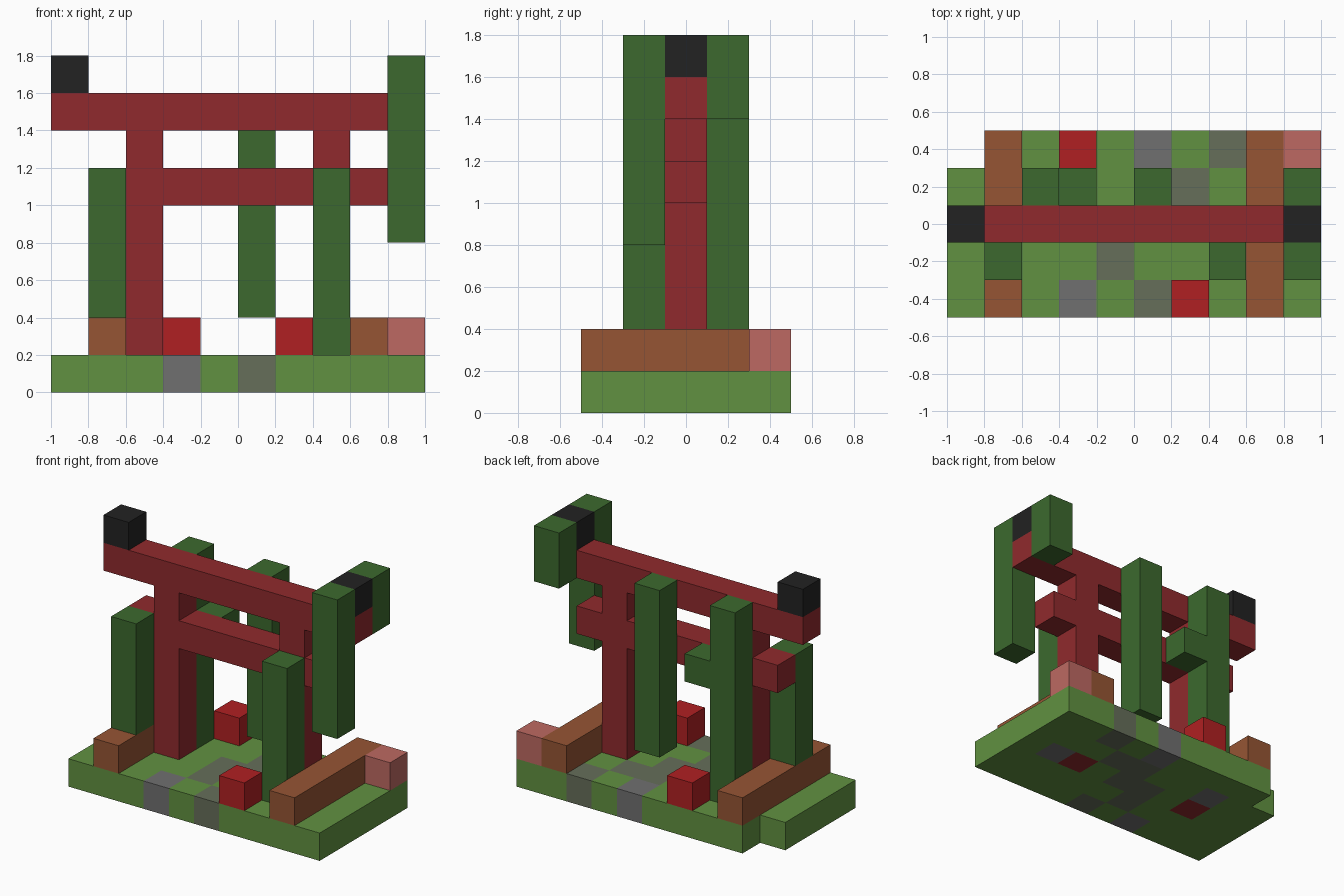
import bpy
import bmesh
from mathutils import Vector
from itertools import product

cube = bpy.data.objects.get("Cube")
if cube:
    bpy.data.objects.remove(cube, do_unlink=True)

CELL = 0.2
ORIGIN = Vector((-1, -0.5, 0))


def linear(v):
    v /= 255
    return v / 12.92 if v <= 0.04045 else ((v + 0.055) / 1.055) ** 2.4


def material(name, *rgb):
    mat = bpy.data.materials.new(name)
    mat.use_nodes = True
    col = [linear(c) for c in rgb] + [1]
    mat.diffuse_color = col
    bsdf = mat.node_tree.nodes["Principled BSDF"]
    bsdf.inputs["Base Color"].default_value = col
    bsdf.inputs["Roughness"].default_value = 0.9
    return mat


grass = material("grass green", 97, 145, 65)
leaf = material("leaf green", 60, 105, 46)
wood = material("brown wood", 150, 85, 52)
lacquer = material("dark red lacquer", 144, 42, 45)
petal = material("bright red", 176, 32, 34)
blossom = material("blossom pink", 189, 105, 98)
stone = material("grey stone", 112, 112, 112)
moss = material("mossy stone", 102, 110, 90)
black = material("black", 34, 34, 34)

claimed = set()
parts = []


def part(name, mat, *boxes):
    """Claim the free cells of boxes given as (x, y, z, width, depth, height)."""
    cells = set()
    for x, y, z, w, d, h in boxes:
        cells |= set(product(range(x, x + w), range(y, y + d), range(z, z + h)))
    cells -= claimed
    claimed.update(cells)
    parts.append((name, mat, cells))


def tiles(*spots):
    return [(x, y, 0, 1, 1, 1) for x, y in spots]


# Gate: pillars, beams and caps
part("gate_pillars", lacquer, (2, 2, 0, 1, 1, 7), (7, 2, 0, 1, 1, 7))
part("top_beam", lacquer, (0, 2, 7, 10, 1, 1))
part("lower_beam", lacquer, (1, 2, 5, 8, 1, 1))
part("beam_caps", black, (0, 2, 8, 1, 1, 1), (9, 2, 8, 1, 1, 1))

# Bamboo and hanging foliage
part("front_left_bamboo", leaf, (7, 1, 1, 1, 1, 5))
part("front_right_bamboo", leaf, (1, 1, 2, 1, 1, 4))
part("back_right_bamboo", leaf, (2, 3, 1, 1, 1, 7), (3, 3, 5, 1, 1, 1))
part("back_middle_bamboo", leaf, (5, 3, 2, 1, 1, 6))
part("hanging_vines", leaf, (9, 1, 4, 1, 1, 5), (9, 3, 7, 1, 1, 2))

# Edging logs and flowers
part("edging_logs", wood, (1, 0, 1, 1, 5, 1), (8, 0, 1, 1, 5, 1))
part("red_flowers", petal, (6, 0, 1, 1, 1, 1), (3, 4, 1, 1, 1, 1))
part("pink_flower", blossom, (9, 4, 1, 1, 1, 1))

# Ground with paving; one back corner is missing
part("stone_paving", stone, *tiles((3, 0), (5, 4), (8, 2), (2, 3)))
part("mossy_paving", moss, *tiles((5, 0), (4, 1), (4, 2), (5, 2), (5, 3), (6, 3), (7, 4)))
part("ground", grass, (0, 0, 0, 10, 4, 1), (1, 4, 0, 9, 1, 1))


def exposed_faces(bm, cell):
    """Add the sides of a cell that touch no other cell."""
    for axis, side in product(range(3), (0, 1)):
        step = list(cell)
        step[axis] += 2 * side - 1
        if tuple(step) in claimed:
            continue
        u, v = (axis + 1) % 3, (axis + 2) % 3
        ring = [(0, 0), (1, 0), (1, 1), (0, 1)]
        verts = []
        for a, b in (ring if side else reversed(ring)):
            p = Vector(cell)
            p[axis] += side
            p[u] += a
            p[v] += b
            verts.append(bm.verts.new(ORIGIN + p * CELL))
        bm.faces.new(verts)


# Skin every part and merge its flat faces
for name, mat, cells in parts:
    bm = bmesh.new()
    for cell in sorted(cells):
        exposed_faces(bm, cell)
    bmesh.ops.remove_doubles(bm, verts=bm.verts, dist=CELL / 100)
    bmesh.ops.dissolve_limit(bm, angle_limit=0.01, verts=bm.verts, edges=bm.edges)
    mesh = bpy.data.meshes.new(name)
    bm.to_mesh(mesh)
    bm.free()
    mesh.materials.append(mat)
    bpy.context.collection.objects.link(bpy.data.objects.new(name, mesh))
